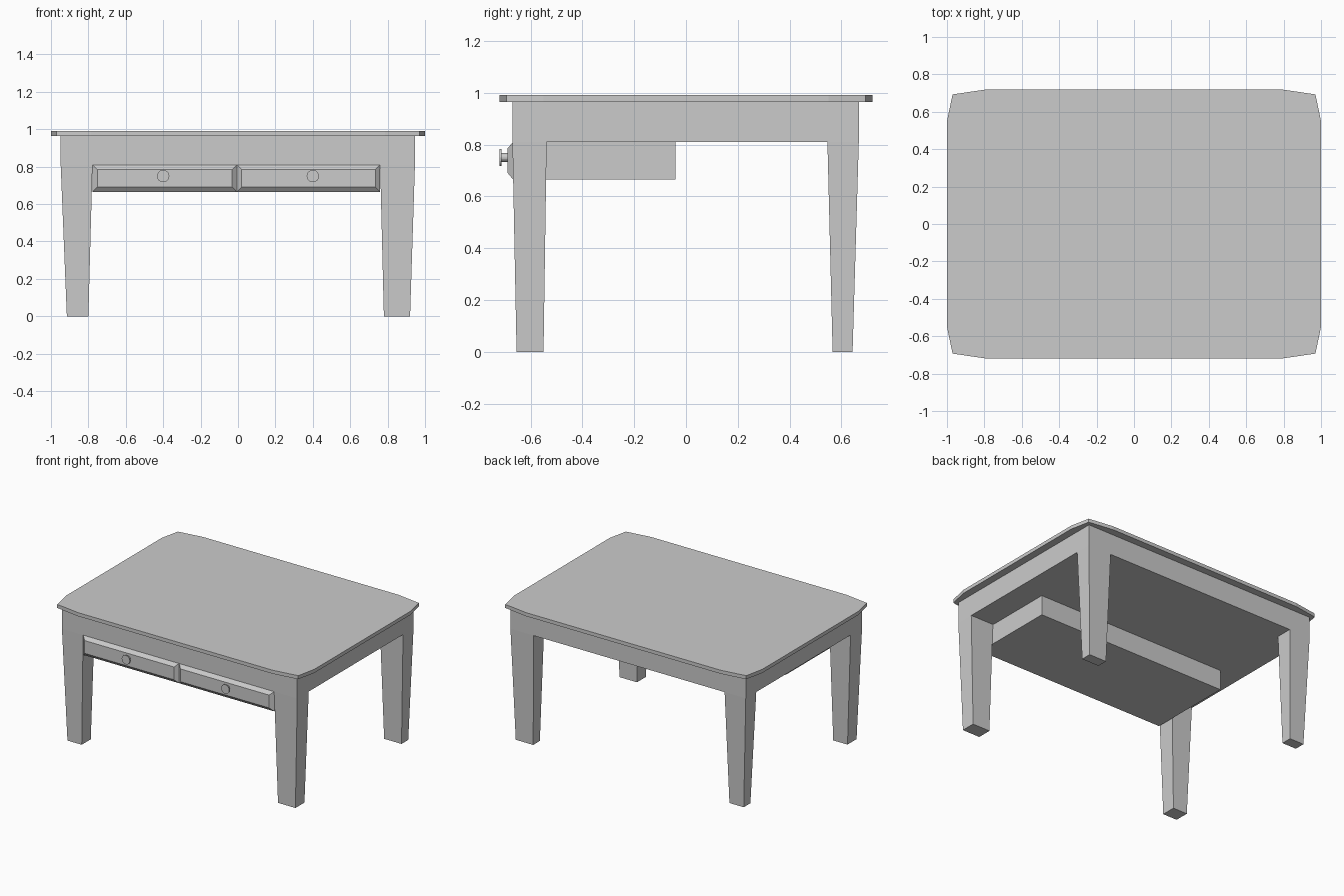
import bpy, bmesh, math
from mathutils import Matrix, Vector

if "Cube" in bpy.data.objects:
    bpy.data.objects.remove(bpy.data.objects["Cube"])


def finish(name, bm):
    bmesh.ops.recalc_face_normals(bm, faces=bm.faces[:])
    mesh = bpy.data.meshes.new(name)
    bm.to_mesh(mesh)
    bm.free()
    ob = bpy.data.objects.new(name, mesh)
    bpy.context.collection.objects.link(ob)
    return ob


def add_box(bm, lo, hi):
    lo, hi = Vector(lo), Vector(hi)
    m = Matrix.Translation((lo + hi) / 2) @ Matrix.Diagonal((*(hi - lo), 1))
    bmesh.ops.create_cube(bm, size=1, matrix=m)


# Table top: slab with softened corners
quarter = [(1.0, 0.55), (0.97, 0.693), (0.785, 0.72)]
outline = []
for sx, sy in ((1, 1), (-1, 1), (-1, -1), (1, -1)):
    pts = [(x * sx, y * sy) for x, y in quarter]
    outline += pts if sx * sy > 0 else pts[::-1]
bm = bmesh.new()
face = bm.faces.new([bm.verts.new((x, y, 0.965)) for x, y in outline])
ext = bmesh.ops.extrude_face_region(bm, geom=[face], use_keep_orig=True)
top_verts = [g for g in ext["geom"] if isinstance(g, bmesh.types.BMVert)]
bmesh.ops.translate(bm, verts=top_verts, vec=(0, 0, 0.026))
finish("table_top", bm)

# Frame: solid apron with four tapered legs extruded from its corners
APRON_Z = 0.81
xs, xs_foot = (-0.948, -0.778, 0.76, 0.946), (-0.915, -0.80, 0.78, 0.92)
ys, ys_foot = (-0.67, -0.538, 0.546, 0.667), (-0.654, -0.55, 0.566, 0.643)
bm = bmesh.new()
add_box(bm, (xs[0], ys[0], APRON_Z), (xs[3], ys[3], 0.966))
for axis, cuts in ((0, xs[1:3]), (1, ys[1:3])):
    normal = Vector((axis == 0, axis == 1, 0))
    for c in cuts:
        bmesh.ops.bisect_plane(bm, geom=bm.verts[:] + bm.edges[:] + bm.faces[:],
                               plane_co=normal * c, plane_no=normal)
corners = []
for f in bm.faces:
    c = f.calc_center_median()
    if c.z < APRON_Z + 0.001 and not xs[1] < c.x < xs[2] and not ys[1] < c.y < ys[2]:
        corners.append(f)


def nearest(value, source, target):
    return target[min(range(4), key=lambda i: abs(source[i] - value))]


for f in bmesh.ops.extrude_discrete_faces(bm, faces=corners)["faces"]:
    for v in f.verts:
        v.co = (nearest(v.co.x, xs, xs_foot), nearest(v.co.y, ys, ys_foot), 0)
finish("apron_and_legs", bm)

# Drawer box hanging under the apron
bm = bmesh.new()
add_box(bm, (-0.775, -0.667, 0.665), (0.758, -0.04, APRON_Z))
finish("drawer_box", bm)


# Drawer fronts: raised panels with bevelled edges
def drawer_front(name, x0, x1):
    bm = bmesh.new()
    rings = []
    for y, dx, z0, z1 in ((-0.667, 0, 0.665, 0.81), (-0.69, 0.026, 0.692, 0.785)):
        rings.append([bm.verts.new((x, y, z)) for x, z in
                      ((x0 + dx, z0), (x1 - dx, z0), (x1 - dx, z1), (x0 + dx, z1))])
    back, front = rings
    bm.faces.new(front)
    for i in range(4):
        j = (i + 1) % 4
        bm.faces.new((back[i], back[j], front[j], front[i]))
    ob = finish(name, bm)
    return ob


drawer_front("left_drawer_front", -0.778, -0.006)
drawer_front("right_drawer_front", -0.006, 0.76)


# Knobs: short stem with a thin round plate
def knob(name, x):
    bm = bmesh.new()
    for radius, y0, y1 in ((0.017, -0.685, -0.714), (0.033, -0.713, -0.719)):
        m = Matrix.Translation((x, (y0 + y1) / 2, 0.75)) @ Matrix.Rotation(math.pi / 2, 4, "X")
        bmesh.ops.create_cone(bm, cap_ends=True, segments=16, radius1=radius,
                              radius2=radius, depth=abs(y1 - y0), matrix=m)
    finish(name, bm)


knob("left_knob", -0.4)
knob("right_knob", 0.4)
